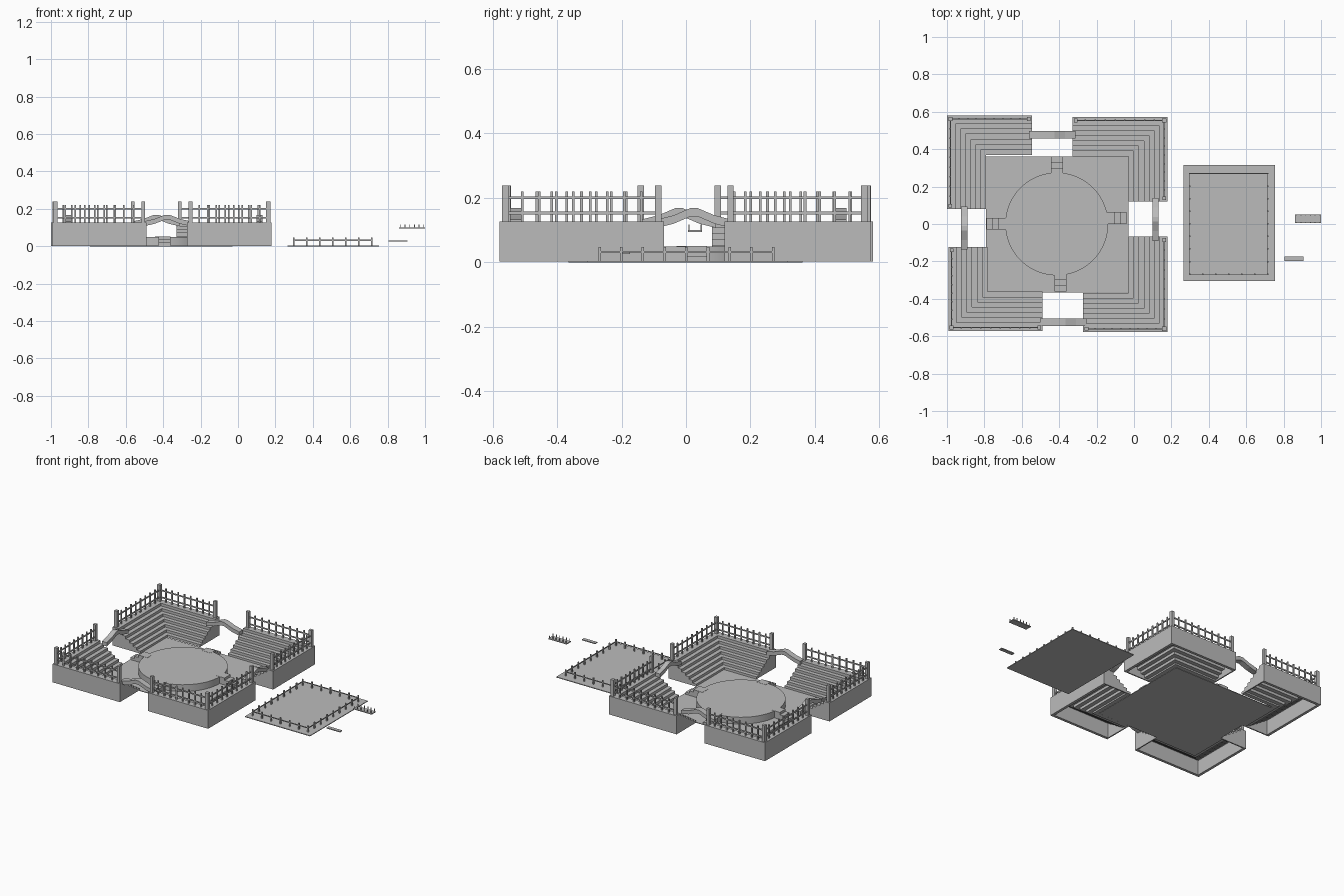
import bpy, bmesh, math
from mathutils import Vector

if "Cube" in bpy.data.objects:
    bpy.data.objects.remove(bpy.data.objects["Cube"])

grey = bpy.data.materials.new("stone grey")
grey.use_nodes = True
GREY = (0.5, 0.5, 0.5, 1)
grey.diffuse_color = GREY
grey.node_tree.nodes["Principled BSDF"].inputs["Base Color"].default_value = GREY


def finish(name, bm):
    bmesh.ops.recalc_face_normals(bm, faces=bm.faces)
    mesh = bpy.data.meshes.new(name)
    bm.to_mesh(mesh)
    bm.free()
    ob = bpy.data.objects.new(name, mesh)
    mesh.materials.append(grey)
    bpy.context.collection.objects.link(ob)
    return ob


def box(bm, x, y, z):
    """Box from three (low, high) ranges, given in any order."""
    verts = bmesh.ops.create_cube(bm, size=1)["verts"]
    mid = Vector([(a + b) / 2 for a, b in (x, y, z)])
    size = Vector([abs(b - a) for a, b in (x, y, z)])
    for v in verts:
        v.co = v.co * size + mid


def prism(bm, points, offset):
    """Extrude a polygon of 3D points along an offset."""
    face = bm.faces.new([bm.verts.new(p) for p in points])
    new = bmesh.ops.extrude_face_region(bm, geom=[face])["geom"]
    bmesh.ops.translate(bm, vec=offset,
                        verts=[g for g in new if isinstance(g, bmesh.types.BMVert)])


def post(bm, x, y, z, half):
    box(bm, (x - half, x + half), (y - half, y + half), z)


def rail(bm, a, b, z, half, tall):
    box(bm, (min(a[0], b[0]) - half, max(a[0], b[0]) + half),
        (min(a[1], b[1]) - half, max(a[1], b[1]) + half), (z - tall, z + tall))


TOP, ARM, WALK, LEVELS, WALL = 0.127, 0.21, 0.045, 7, 0.018
TREAD = (ARM - WALK) / (LEVELS - 1)
RISE = TOP / LEVELS


def stand(name, cx, cy, lx, ly):
    """Hollow L-shaped seating; lx and ly are signed lengths from the outer corner."""
    sx, sy = math.copysign(1, lx), math.copysign(1, ly)
    X = lambda d: cx + sx * d
    Y = lambda d: cy + sy * d
    ex, ey = abs(lx), abs(ly)
    bm = bmesh.new()
    for i in range(LEVELS):
        d0 = 0 if i == 0 else WALK + (i - 1) * TREAD
        d1 = WALK + i * TREAD
        top = TOP - i * RISE
        low = max(0.002, top - RISE - 0.006)
        outline = [(d0, d0), (ex, d0), (ex, d1), (d1, d1), (d1, ey), (d0, ey)]
        prism(bm, [(X(a), Y(b), low) for a, b in outline], (0, 0, top - low))
        # end panels below each tread
        box(bm, (X(ex - 0.008), X(ex)), (Y(d0), Y(d1)), (0.002, low))
        box(bm, (X(d0), X(d1)), (Y(ey - 0.008), Y(ey)), (0.002, low))
    outer = [(0, 0), (ex, 0), (ex, WALL), (WALL, WALL), (WALL, ey), (0, ey)]
    prism(bm, [(X(a), Y(b), 0.002) for a, b in outer], (0, 0, TOP - 0.004))
    finish(name + "_stand", bm)

    # railing along both outer edges
    bm = bmesh.new()
    inset, n = 0.018, 9
    corner = (X(inset), Y(inset))
    ends = [(X(ex - inset), Y(inset)), (X(inset), Y(ey - inset))]
    post(bm, *corner, (TOP, 0.238), 0.011)
    for end in ends:
        post(bm, *end, (TOP, 0.238), 0.010)
        for z in (0.153, 0.2):
            rail(bm, corner, end, z, 0.003, 0.004)
        for k in range(1, n):
            p = Vector(corner).lerp(Vector(end), k / n)
            post(bm, p.x, p.y, (TOP, 0.22), 0.004)
    finish(name + "_railing", bm)


stand("back_left", -1.0, 0.58, 0.455, -0.5)
stand("back_right", 0.18, 0.572, -0.51, -0.452)
stand("front_left", -0.993, -0.572, 0.505, 0.45)
stand("front_right", 0.18, -0.578, -0.452, 0.51)


def bridge(name, axis, mid, half, across):
    """Arched footbridge running along axis 0 (x) or 1 (y)."""
    upper = [(-half, TOP + 0.006), (-half * 0.55, 0.146), (-0.012, 0.168),
             (0.012, 0.168), (half * 0.55, 0.146), (half, TOP + 0.006)]
    section = upper + [(t, z - 0.026) for t, z in reversed(upper)]
    a, b = across
    bm = bmesh.new()
    if axis == 0:
        prism(bm, [(mid + t, a, z) for t, z in section], (0, b - a, 0))
    else:
        prism(bm, [(a, mid + t, z) for t, z in section], (b - a, 0, 0))
    finish(name, bm)


bridge("front_bridge", 0, -0.378, 0.125, (-0.545, -0.505))
bridge("back_bridge", 0, -0.437, 0.125, (0.457, 0.497))
bridge("left_bridge", 1, -0.022, 0.115, (-0.925, -0.89))
bridge("right_bridge", 1, 0.025, 0.115, (0.098, 0.132))

# courtyard floor
bm = bmesh.new()
box(bm, (-0.79, -0.03), (-0.365, 0.362), (0, 0.004))
finish("courtyard_floor", bm)

# round stage
bm = bmesh.new()
bmesh.ops.create_cone(bm, cap_ends=True, segments=64, radius1=0.275, radius2=0.275, depth=0.048)
bmesh.ops.translate(bm, vec=(-0.413, 0, 0.026), verts=bm.verts)
stage = finish("round_stage", bm)
bpy.context.view_layer.objects.active = stage
stage.select_set(True)
bpy.ops.object.shade_smooth_by_angle()

# stage steps on four sides
bm = bmesh.new()
for i in range(3):
    z = (0.003, 0.051 - i * 0.016)
    out = 0.3 + i * 0.03
    box(bm, (-0.445, -0.38), (0.25, out), z)
    box(bm, (-0.425, -0.36), (-0.25, -out), z)
    box(bm, (-0.66, -0.413 - out - 0.015), (-0.03, 0.032), z)
    box(bm, (-0.17, -0.413 + out + 0.012), (0, 0.065), z)
finish("stage_steps", bm)

# separate fenced platform
bm = bmesh.new()
box(bm, (0.265, 0.755), (-0.305, 0.315), (0, 0.005))
finish("platform", bm)
bm = bmesh.new()
corners = [(0.298, -0.268), (0.715, -0.268), (0.715, 0.27), (0.298, 0.27)]
for j, count in enumerate((6, 8, 6, 8)):
    a, b = Vector(corners[j]), Vector(corners[(j + 1) % 4])
    rail(bm, a, b, 0.032, 0.002, 0.003)
    for k in range(count):
        p = a.lerp(b, k / count)
        post(bm, p.x, p.y, (0.004, 0.048), 0.004)
finish("platform_fence", bm)

# loose walkway piece with small posts
bm = bmesh.new()
box(bm, (0.862, 1.0), (0.006, 0.05), (0.094, 0.1))
for k in range(6):
    for y in (0.009, 0.047):
        post(bm, 0.868 + k * 0.025, y, (0.1, 0.117), 0.002)
finish("walkway_piece", bm)

# loose plank
bm = bmesh.new()
box(bm, (0.805, 0.905), (-0.198, -0.174), (0.026, 0.032))
finish("loose_plank", bm)
